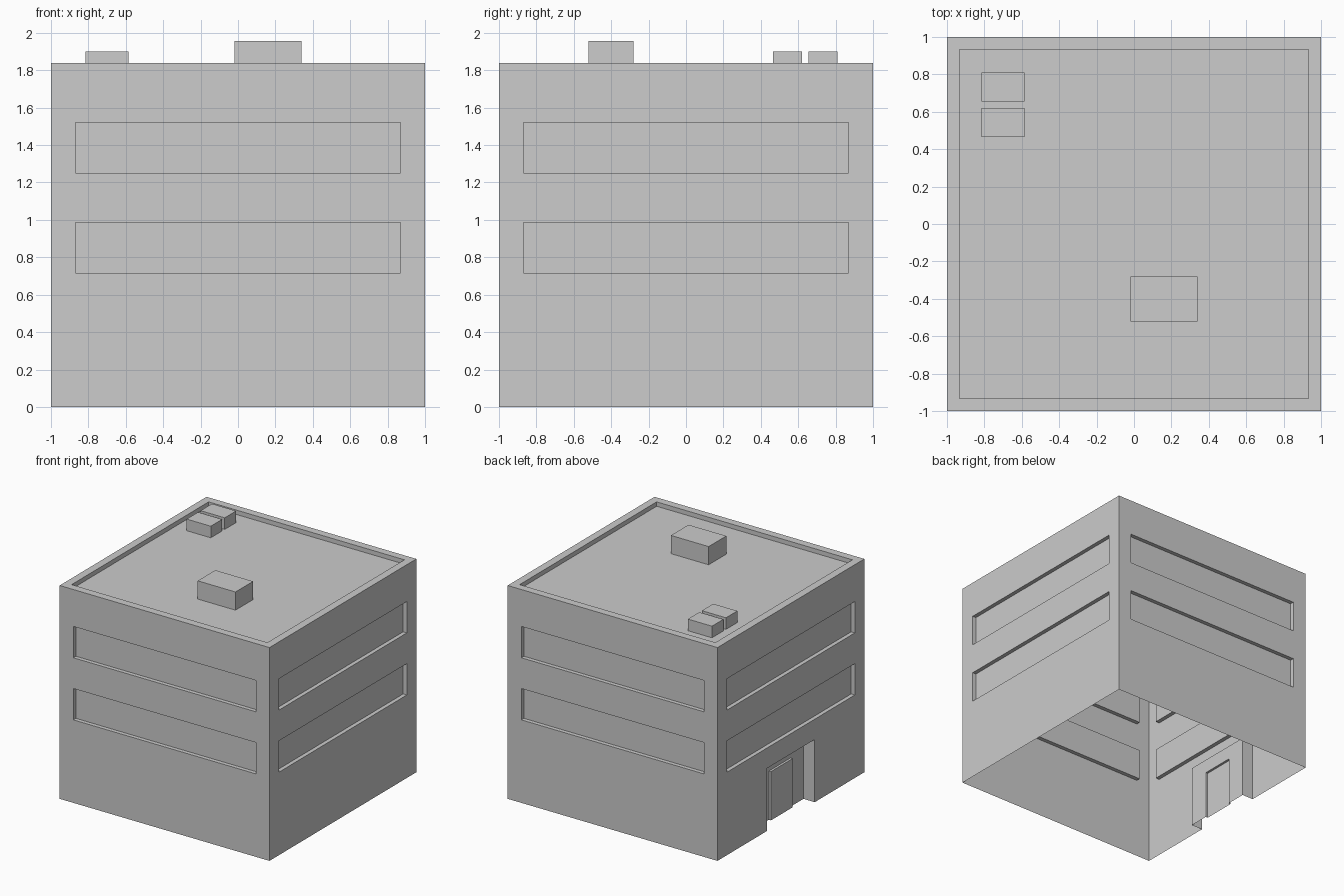
import bpy, bmesh
from mathutils import Vector

cube = bpy.data.objects.get("Cube")
if cube:
    bpy.data.objects.remove(cube, do_unlink=True)

COLOUR = (0.604, 0.604, 0.604, 1)
grey = bpy.data.materials.new("light grey")
grey.use_nodes = True
grey.diffuse_color = COLOUR
grey.node_tree.nodes["Principled BSDF"].inputs["Base Color"].default_value = COLOUR

TOP, FLOOR = 1.838, 1.80
WINDOW_HALF, WINDOW_DEPTH = 0.87, 0.035
WINDOW_ROWS = [(0.715, 0.985), (1.25, 1.52)]
PORCH_HALF, PORCH_TOP, PORCH_DEPTH = 0.324, 0.54, 0.107
DOOR_HALF, DOOR_TOP, DOOR_THICKNESS = 0.147, 0.42, 0.02
ROOF_HALF = 0.933


def add_object(name, bm):
    mesh = bpy.data.meshes.new(name)
    bm.to_mesh(mesh)
    bm.free()
    mesh.materials.append(grey)
    obj = bpy.data.objects.new(name, mesh)
    bpy.context.collection.objects.link(obj)


def box_mesh(low, high):
    bm = bmesh.new()
    bmesh.ops.create_cube(bm, size=1)
    low, high = Vector(low), Vector(high)
    bmesh.ops.scale(bm, vec=high - low, verts=bm.verts)
    bmesh.ops.translate(bm, vec=(low + high) / 2, verts=bm.verts)
    return bm


def slice_at(bm, axis, value):
    normal = Vector((0, 0, 0))
    normal[axis] = 1
    bmesh.ops.bisect_plane(bm, geom=bm.verts[:] + bm.edges[:] + bm.faces[:],
                           plane_co=normal * value, plane_no=normal)


def push(bm, faces, offset):
    """Extrude the faces by the offset, leaving nothing in their old place."""
    new = bmesh.ops.extrude_face_region(bm, geom=faces)["geom"]
    verts = [v for v in new if isinstance(v, bmesh.types.BMVert)]
    bmesh.ops.translate(bm, vec=offset, verts=verts)
    bmesh.ops.delete(bm, geom=[f for f in faces if f.is_valid], context="FACES")
    bm.normal_update()


def recess(bm, direction, half, low, high, depth, plane=1):
    """Push the part of one upright face inside the given limits inwards."""
    d = Vector(direction)
    chosen = []
    for f in bm.faces:
        c = f.calc_center_median()
        across = c.x if d.y else c.y
        on_face = f.normal.dot(d) > 0.9 and abs(c.dot(d) - plane) < 0.005
        if on_face and abs(across) < half and low < c.z < high:
            chosen.append(f)
    push(bm, chosen, -d * depth)


# Building shell: open underneath
shell = box_mesh((-1, -1, 0), (1, 1, TOP))
for z in [z for row in WINDOW_ROWS for z in row] + [PORCH_TOP, DOOR_TOP]:
    slice_at(shell, 2, z)
for half in (WINDOW_HALF, PORCH_HALF, DOOR_HALF, ROOF_HALF):
    for axis in (0, 1):
        slice_at(shell, axis, half)
        slice_at(shell, axis, -half)
shell.normal_update()

# Window bands on all four walls
for direction in ((1, 0, 0), (-1, 0, 0), (0, 1, 0), (0, -1, 0)):
    for low, high in WINDOW_ROWS:
        recess(shell, direction, WINDOW_HALF, low, high, WINDOW_DEPTH)

# Entrance recess with a raised door
recess(shell, (-1, 0, 0), PORCH_HALF, 0, PORCH_TOP, PORCH_DEPTH)
recess(shell, (-1, 0, 0), DOOR_HALF, 0, DOOR_TOP, -DOOR_THICKNESS, plane=1 - PORCH_DEPTH)

# Sunken roof inside the parapet
roof = [f for f in shell.faces if f.normal.z > 0.9 and f.calc_center_median().z > TOP - 0.01
        and max(abs(c) for c in f.calc_center_median().xy) < ROOF_HALF]
push(shell, roof, Vector((0, 0, FLOOR - TOP)))

underside = [f for f in shell.faces if all(v.co.z < 0.001 for v in f.verts)]
bmesh.ops.delete(shell, geom=underside, context="FACES")
bmesh.ops.dissolve_limit(shell, angle_limit=0.01, verts=shell.verts, edges=shell.edges)
add_object("building_shell", shell)

# Rooftop units
units = {
    "large_roof_unit": ((-0.02, -0.52, FLOOR), (0.34, -0.28, 1.957)),
    "small_roof_unit_front": ((-0.815, 0.465, FLOOR), (-0.585, 0.62, 1.9)),
    "small_roof_unit_back": ((-0.815, 0.655, FLOOR), (-0.585, 0.81, 1.9)),
}
for name, (low, high) in units.items():
    add_object(name, box_mesh(low, high))
